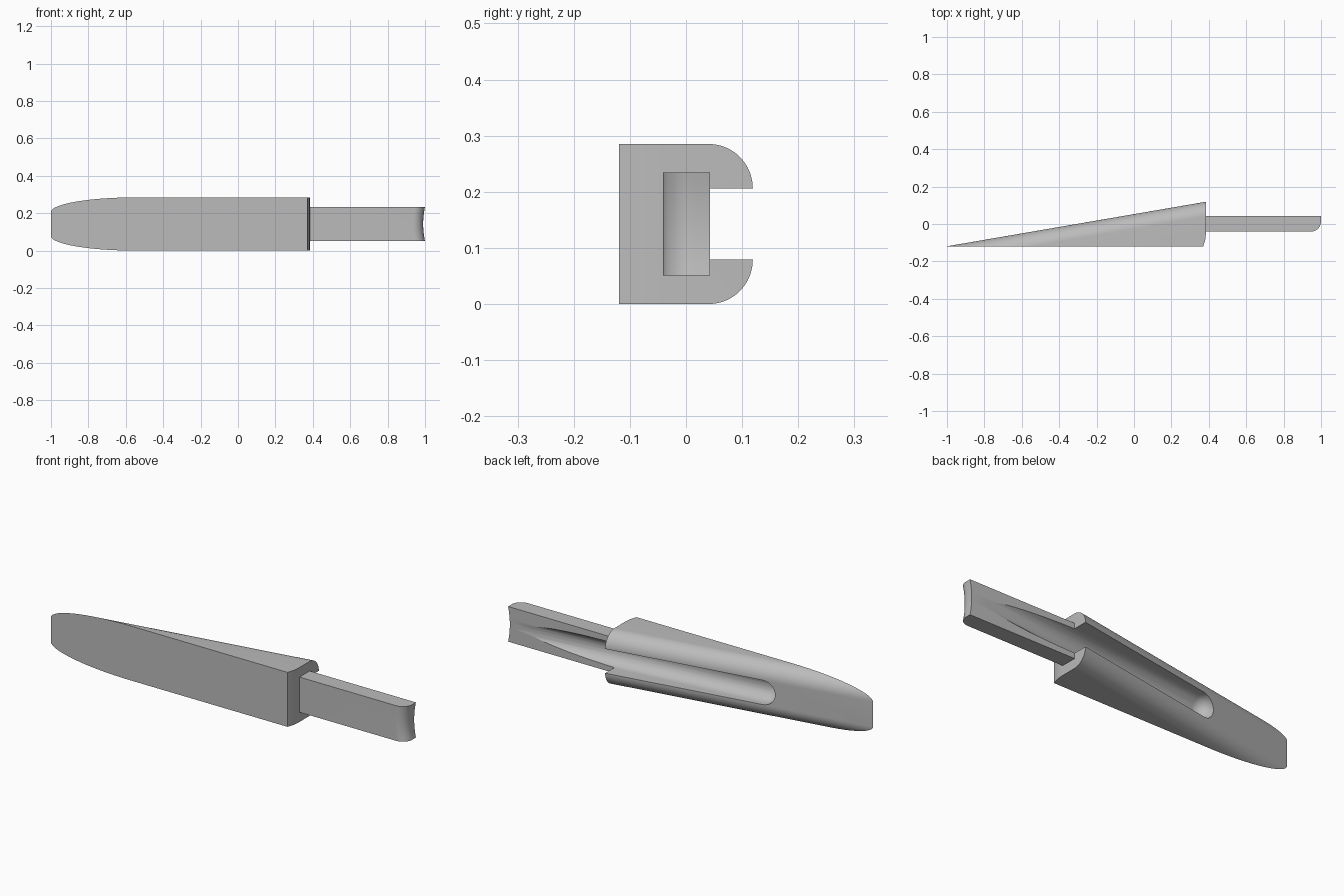
import bpy, bmesh
from math import sin, cos, pi, radians
from mathutils import Vector, Matrix

cube = bpy.data.objects.get("Cube")
if cube:
    bpy.data.objects.remove(cube, do_unlink=True)

FRONT, BACK = -0.119, 0.119      # y limits of the body
END = 0.385                      # x where the body stops and the tongue starts
HEIGHT, ROUND = 0.285, 0.0785    # body height and back corner radius
MID = HEIGHT / 2
SLOPE = (BACK - FRONT) / (END + 1)

grey = bpy.data.materials.new("plain grey")
grey.use_nodes = True
grey.diffuse_color = (0.5, 0.5, 0.5, 1)
grey.node_tree.nodes["Principled BSDF"].inputs["Base Color"].default_value = grey.diffuse_color


def add_object(name, bm):
    bmesh.ops.recalc_face_normals(bm, faces=bm.faces)
    mesh = bpy.data.meshes.new(name)
    bm.to_mesh(mesh)
    bm.free()
    mesh.materials.append(grey)
    ob = bpy.data.objects.new(name, mesh)
    bpy.context.collection.objects.link(ob)
    return ob


def loft(rings):
    """Bridge equal closed rings of points and cap both ends."""
    bm = bmesh.new()
    loops = [[bm.verts.new(p) for p in ring] for ring in rings]
    n = len(loops[0])
    for a, b in zip(loops, loops[1:]):
        for i in range(n):
            j = (i + 1) % n
            bm.faces.new((a[i], a[j], b[j], b[i]))
    bm.faces.new(loops[0])
    bm.faces.new(loops[-1])
    bmesh.ops.recalc_face_normals(bm, faces=bm.faces)
    return bm


def trim(bm, point, normal):
    """Cut away everything on the normal's side and close the hole."""
    geom = bm.verts[:] + bm.edges[:] + bm.faces[:]
    cut = bmesh.ops.bisect_plane(bm, geom=geom, plane_co=point, plane_no=normal,
                                 clear_outer=True)["geom_cut"]
    edges = [e for e in cut if isinstance(e, bmesh.types.BMEdge)]
    bmesh.ops.holes_fill(bm, edges=edges, sides=0)


# Wedge body: rounded back profile swept along the slope, front sliced flat
STEPS = 16
arc = [(BACK - ROUND + ROUND * cos(t), HEIGHT - ROUND + ROUND * sin(t))
       for t in (pi / 2 * i / STEPS for i in range(STEPS + 1))]
profile = [(y, HEIGHT - z) for y, z in reversed(arc)] + arc
profile = [(-0.6, 0)] + profile + [(-0.6, HEIGHT)]
bm = loft([[(x, y + SLOPE * (x - END), z) for y, z in profile] for x in (-1.2, END)])
trim(bm, (0, FRONT, 0), (0, -1, 0))
# Gently eased front edge of the end face
trim(bm, (END, -0.05, 0), (1, -0.12, 0))
trim(bm, (0.379, -0.09, 0), (1, -0.3, 0))
body = add_object("wedge_body", bm)

# Tongue: flat bar with a rounded front corner and a scooped end
LOW, HIGH, HALF, R = -0.041, 0.043, 0.092, 0.055
outline = [(0.365, HIGH), (0.365, LOW)]
outline += [(1 - R + R * sin(t), LOW + R - R * cos(t))
            for t in (pi / 2 * i / 10 for i in range(11))]
outline.append((1, HIGH))
rings = []
for i in range(13):
    k = i / 6 - 1
    scoop = 0.01 * (1 - k * k)
    rings.append([(x - (scoop if x > 0.9 else 0), y, MID + HALF * k) for x, y in outline])
tongue = add_object("tongue", loft(rings))

# Ball-nosed slot running up the back and out along the tongue
bm = bmesh.new()
for x in (-0.43, 1.4):
    centre = Vector((x, 0.05 + 0.11 * (x - END), MID))
    for lift in (0, 0.4):
        place = Matrix.Translation(centre + Vector((0, lift, 0))) @ Matrix.Rotation(pi / 2, 4, "X")
        bmesh.ops.create_uvsphere(bm, u_segments=32, v_segments=16, radius=0.0636, matrix=place)
bmesh.ops.delete(bm, geom=bm.faces[:] + bm.edges[:], context="EDGES_FACES")
hull = bmesh.ops.convex_hull(bm, input=bm.verts[:])
inside = {v for v in hull["geom_interior"] + hull["geom_unused"]
          if isinstance(v, bmesh.types.BMVert)}
bmesh.ops.delete(bm, geom=list(inside), context="VERTS")
slot = add_object("slot_cutter", bm)
slot.hide_render = True

for ob in (body, tongue):
    mod = ob.modifiers.new("slot", "BOOLEAN")
    mod.operation, mod.solver, mod.object = "DIFFERENCE", "EXACT", slot
    bpy.ops.object.select_all(action="DESELECT")
    ob.select_set(True)
    bpy.context.view_layer.objects.active = ob
    bpy.ops.object.modifier_apply(modifier=mod.name)
    bpy.ops.object.shade_smooth_by_angle(angle=radians(25))

bpy.data.objects.remove(slot, do_unlink=True)
